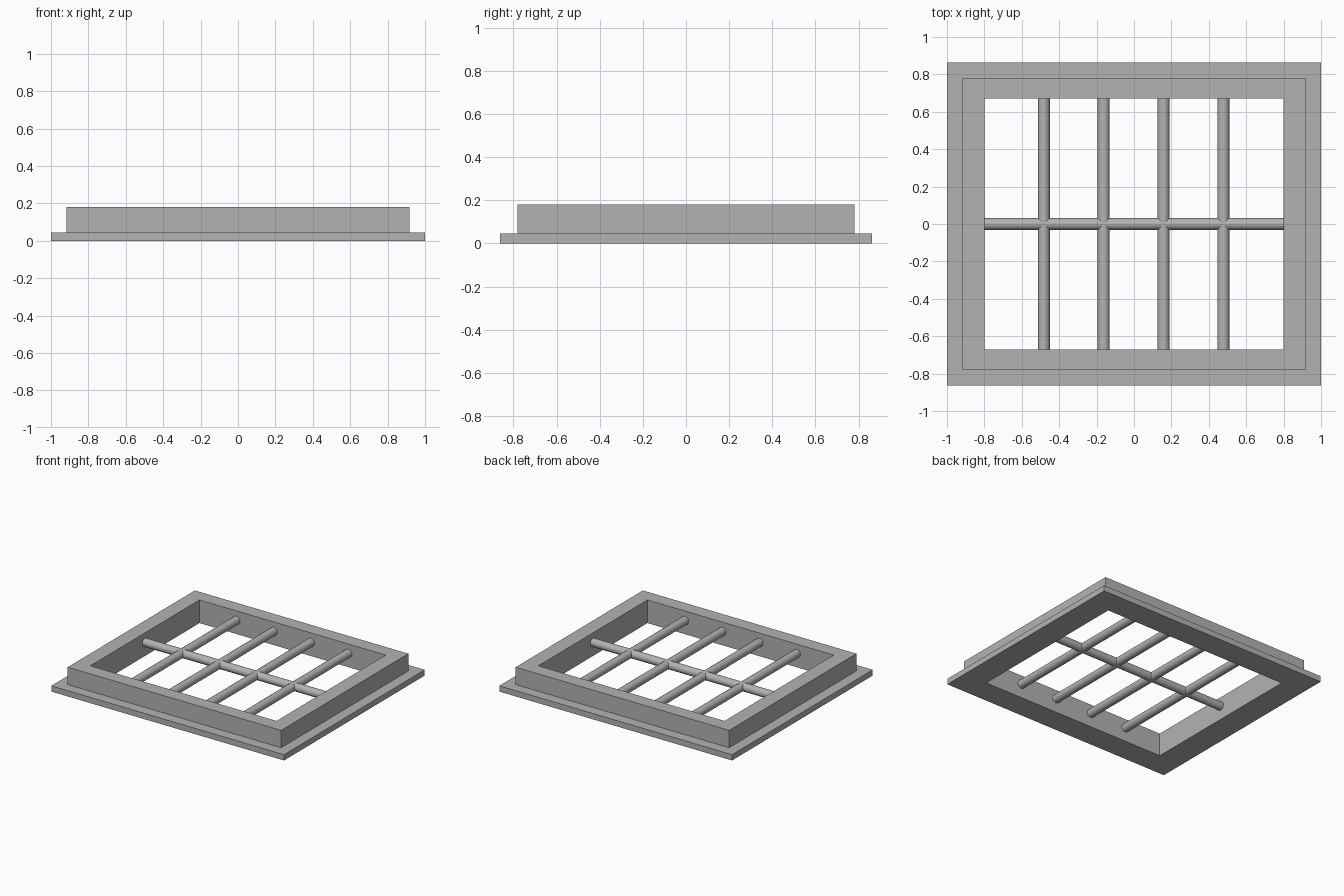
import bpy
import bmesh
from math import radians
from mathutils import Matrix

cube = bpy.data.objects.get("Cube")
if cube:
    bpy.data.objects.remove(cube, do_unlink=True)

GREY = (0.45, 0.45, 0.45, 1)
metal = bpy.data.materials.new("plain grey")
metal.use_nodes = True
metal.diffuse_color = GREY
metal.node_tree.nodes["Principled BSDF"].inputs["Base Color"].default_value = GREY

BAR_RADIUS = 0.032
BAR_HEIGHT = 0.107
HOLE_X, HOLE_Y = 0.8, 0.67


def add_object(name, bm):
    bmesh.ops.recalc_face_normals(bm, faces=bm.faces)
    mesh = bpy.data.meshes.new(name)
    bm.to_mesh(mesh)
    bm.free()
    mesh.materials.append(metal)
    obj = bpy.data.objects.new(name, mesh)
    bpy.context.collection.objects.link(obj)
    return obj


def add_bar(name, x, half_length, axis):
    """Round bar through (x, 0), lying along X or Y and let into the frame."""
    bm = bmesh.new()
    bmesh.ops.create_cone(bm, cap_ends=True, segments=16, radius1=BAR_RADIUS,
                          radius2=BAR_RADIUS, depth=2 * half_length + 0.04)
    turn = Matrix.Rotation(radians(90), 4, "Y" if axis == "X" else "X")
    bm.transform(Matrix.Translation((x, 0, BAR_HEIGHT)) @ turn)
    obj = add_object(name, bm)
    bpy.ops.object.select_all(action="DESELECT")
    bpy.context.view_layer.objects.active = obj
    obj.select_set(True)
    bpy.ops.object.shade_smooth_by_angle(angle=radians(40))


# Frame: a stepped section swept round a rectangle (half width, half depth, height)
section = [(1, 0.863, 0), (1, 0.863, 0.045), (0.917, 0.78, 0.045),
           (0.917, 0.78, 0.18), (HOLE_X, HOLE_Y, 0.18), (HOLE_X, HOLE_Y, 0)]
corners = [(-1, -1), (1, -1), (1, 1), (-1, 1)]
bm = bmesh.new()
rings = [[bm.verts.new((sx * w, sy * d, z)) for sx, sy in corners]
         for w, d, z in section]
for i, ring in enumerate(rings):
    lower = rings[i - 1]
    for j in range(4):
        bm.faces.new((lower[j - 1], lower[j], ring[j], ring[j - 1]))
add_object("stepped_frame", bm)

# Four upright bars and one cross bar
for i in range(4):
    add_bar(f"upright_bar_{i + 1}", -0.482 + 0.32 * i, HOLE_Y, "Y")
add_bar("cross_bar", 0, HOLE_X, "X")
